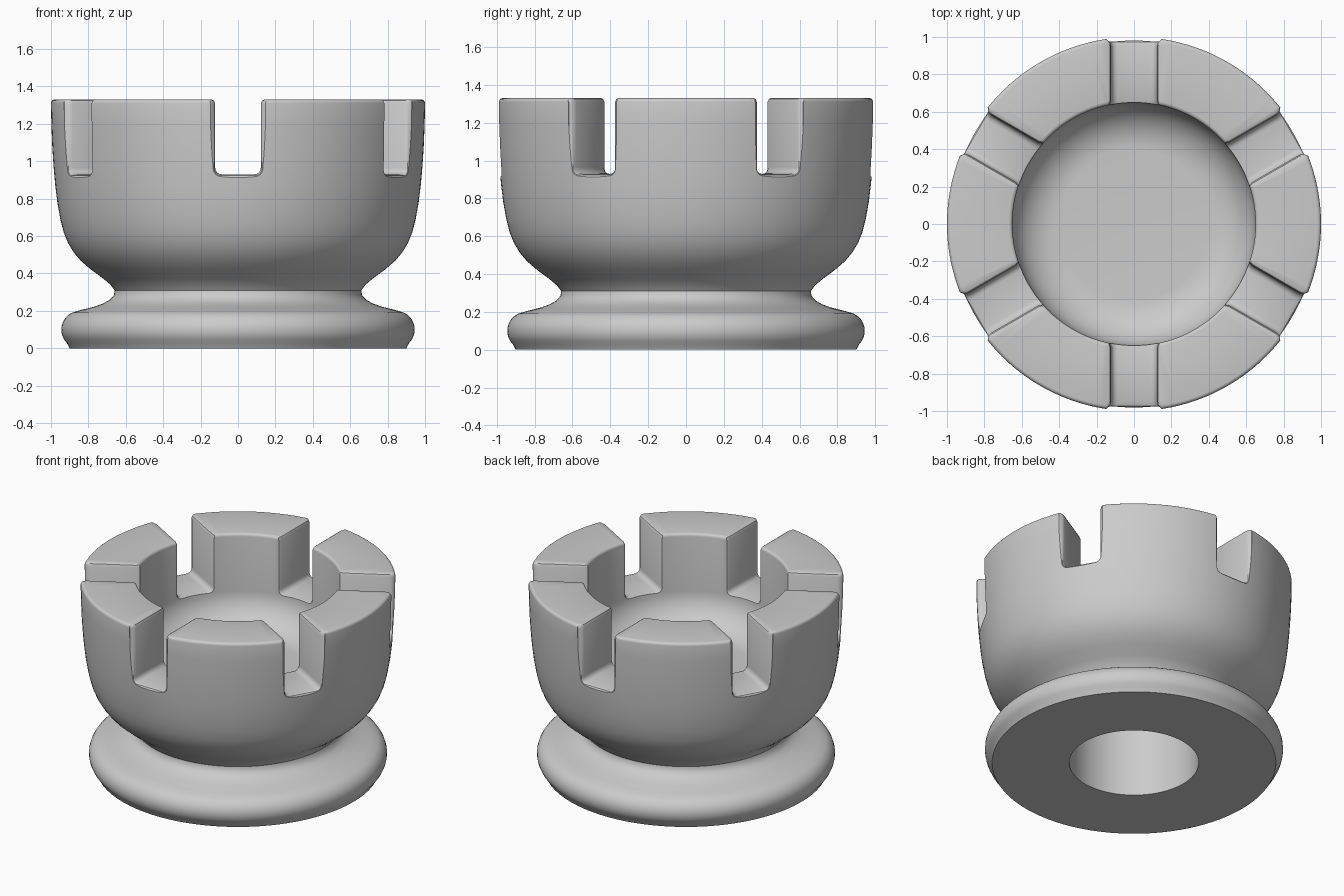
import bpy, bmesh
from math import sin, cos, pi, radians
from mathutils import Matrix, Vector

if "Cube" in bpy.data.objects:
    bpy.data.objects.remove(bpy.data.objects["Cube"], do_unlink=True)

RIM = 1.33          # top of the battlements
SLOT_FLOOR = 0.93
SLOT_HALF = 0.122
SEGMENTS = 128

stone = bpy.data.materials.new("grey_stone")
stone.use_nodes = True
grey = (0.6, 0.6, 0.6, 1)
stone.diffuse_color = grey
stone.node_tree.nodes["Principled BSDF"].inputs["Base Color"].default_value = grey


def make_object(name, bm):
    bmesh.ops.recalc_face_normals(bm, faces=bm.faces)
    mesh = bpy.data.meshes.new(name)
    bm.to_mesh(mesh)
    bm.free()
    mesh.materials.append(stone)
    obj = bpy.data.objects.new(name, mesh)
    bpy.context.collection.objects.link(obj)
    return obj


def arc(cx, cz, rx, rz, start, end, steps):
    angles = [radians(start + (end - start) * i / steps) for i in range(steps + 1)]
    return [(cx + rx * cos(a), cz + rz * sin(a)) for a in angles]


# Body profile: socket, rounded foot, neck, bowl wall, rim, hollow
profile = [(0, 0.52), (0.41, 0.52), (0.41, 0), (0.9, 0)]
profile += arc(0.845, 0.1, 0.1, 0.1, -45, 65, 8)
profile += [(0.84, 0.205), (0.77, 0.222), (0.72, 0.24), (0.685, 0.26), (0.663, 0.285)]
profile += [(0.66, 0.31), (0.682, 0.34), (0.72, 0.372), (0.785, 0.42), (0.84, 0.467),
            (0.88, 0.515), (0.91, 0.565), (0.932, 0.62), (0.95, 0.69), (0.966, 0.78),
            (0.977, 0.87), (0.986, 0.97), (0.993, 1.08), (0.998, 1.2)]
profile += arc(0.98, RIM - 0.02, 0.02, 0.02, 0, 90, 4)
profile += arc(0.67, RIM - 0.02, 0.02, 0.02, 90, 180, 4)
profile += arc(0.4, 0.93, 0.25, 0.23, 0, -90, 12)
profile += [(0, 0.7)]

bm = bmesh.new()
verts = [bm.verts.new((r, 0, z)) for r, z in profile]
edges = [bm.edges.new(pair) for pair in zip(verts, verts[1:])]
bmesh.ops.spin(bm, geom=verts + edges, cent=(0, 0, 0), axis=(0, 0, 1),
               angle=2 * pi, steps=SEGMENTS)
bmesh.ops.remove_doubles(bm, verts=bm.verts, dist=0.0005)
body = make_object("castle_tower_body", bm)


# Slot cross-section, with rounded floor corners and softened top edges
def slot_section(grow):
    w, f, c = SLOT_HALF + grow, SLOT_FLOOR - grow, 0.035
    half = [(w + 0.03, RIM + 0.15), (w + 0.022, RIM + 0.002),
            (w + 0.007, RIM - 0.006), (w, RIM - 0.022)]
    half += arc(w - c, f + c, c, c, 0, -90, 4)
    return half + [(-x, z) for x, z in reversed(half)]


# Six slots, flaring slightly where they break through the wall
stations = [(0.45, 0.03), (0.618, 0.026), (0.636, 0.008), (0.66, 0),
            (0.95, 0), (0.973, 0.007), (0.986, 0.024), (1.15, 0.04)]
bm = bmesh.new()
for k in range(6):
    turn = Matrix.Rotation(radians(60 * k), 4, "Z")
    rings = [[bm.verts.new(turn @ Vector((x, -d, z))) for x, z in slot_section(g)]
             for d, g in stations]
    n = len(rings[0])
    for a, b in zip(rings, rings[1:]):
        for i in range(n):
            j = (i + 1) % n
            bm.faces.new((a[i], a[j], b[j], b[i]))
    bm.faces.new(rings[0])
    bm.faces.new(rings[-1])
cutter = make_object("slot_cutter", bm)
cutter.hide_render = True
cutter.hide_viewport = False

cut = body.modifiers.new("slots", "BOOLEAN")
cut.operation = "DIFFERENCE"
cut.solver = "EXACT"
cut.object = cutter

# Bake the cut, then smooth the rounded surfaces
bpy.context.view_layer.update()
evaluated = body.evaluated_get(bpy.context.evaluated_depsgraph_get())
cut_mesh = bpy.data.meshes.new_from_object(evaluated)
body.modifiers.clear()
body.data = cut_mesh
bpy.data.objects.remove(cutter, do_unlink=True)

bpy.ops.object.select_all(action="DESELECT")
body.select_set(True)
bpy.context.view_layer.objects.active = body
bpy.ops.object.shade_smooth_by_angle(angle=radians(35))
